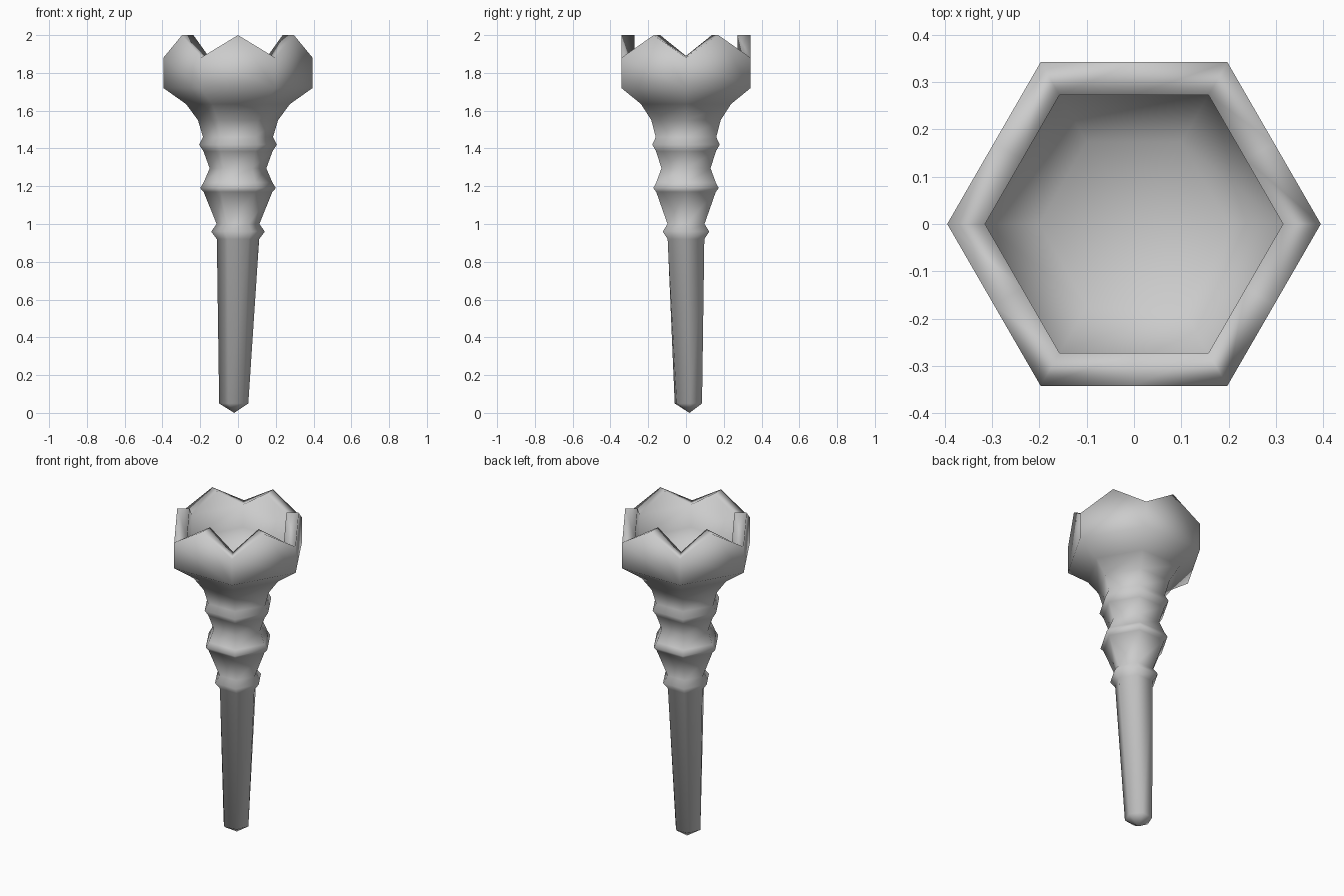
import bpy, bmesh
from math import cos, sin, radians, pi

if "Cube" in bpy.data.objects:
    bpy.data.objects.remove(bpy.data.objects["Cube"])

bm = bmesh.new()


def ring(r, z, cx=0.0, cy=0.0, twist=0.0):
    """Six-sided ring with corners on the x axis."""
    t = radians(twist)
    return [bm.verts.new((cx + r * cos(i * pi / 3 + t), cy + r * sin(i * pi / 3 + t), z))
            for i in range(6)]


def bridge(a, b):
    n = len(a)
    for i in range(n):
        j = (i + 1) % n
        bm.faces.new((a[i], a[j], b[j], b[i]))


def cap(loop, co):
    c = bm.verts.new(co)
    for i in range(len(loop)):
        bm.faces.new((loop[i], loop[(i + 1) % len(loop)], c))


def notched_wall(base, low, high):
    """Wall of pentagons: low at the corners, pointed at each side's middle."""
    corners = [bm.verts.new((v.co.x, v.co.y, low)) for v in base]
    rim = []
    for i in range(6):
        j = (i + 1) % 6
        mid = (base[i].co + base[j].co) / 2
        peak = bm.verts.new((mid.x, mid.y, high))
        bm.faces.new((base[i], base[j], corners[j], peak, corners[i]))
        rim += [corners[i], peak]
    return rim


# handle and turned collars, bottom to top
bottom = ring(0.078, 0.05, -0.0225, 0.0125, 8)
cap(bottom, (-0.02, 0.018, 0.0))
profile = [(0.112, 0.92), (0.142, 0.96), (0.113, 1.0), (0.182, 1.17), (0.2, 1.19),
           (0.182, 1.22), (0.15, 1.295), (0.183, 1.385), (0.206, 1.42),
           (0.185, 1.46), (0.212, 1.55), (0.275, 1.635), (0.395, 1.72)]
prev = bottom
for r, z in profile:
    cur = ring(r, z)
    bridge(prev, cur)
    prev = cur

# pointed cup rim, outside and inside
outer = notched_wall([v for v in prev], 1.88, 2.0)
inside = ring(0.315, 1.75)
inner = notched_wall(inside, 1.89, 2.0)
bridge(outer, inner)

# hollow bowl
floor = ring(0.2, 1.66)
bridge(inside, floor)
cap(floor, (0, 0, 1.63))

bmesh.ops.recalc_face_normals(bm, faces=bm.faces[:])
for f in bm.faces:
    f.smooth = True
mesh = bpy.data.meshes.new("crowned_handle")
bm.to_mesh(mesh)
bm.free()
obj = bpy.data.objects.new("crowned_handle", mesh)
bpy.context.collection.objects.link(obj)
